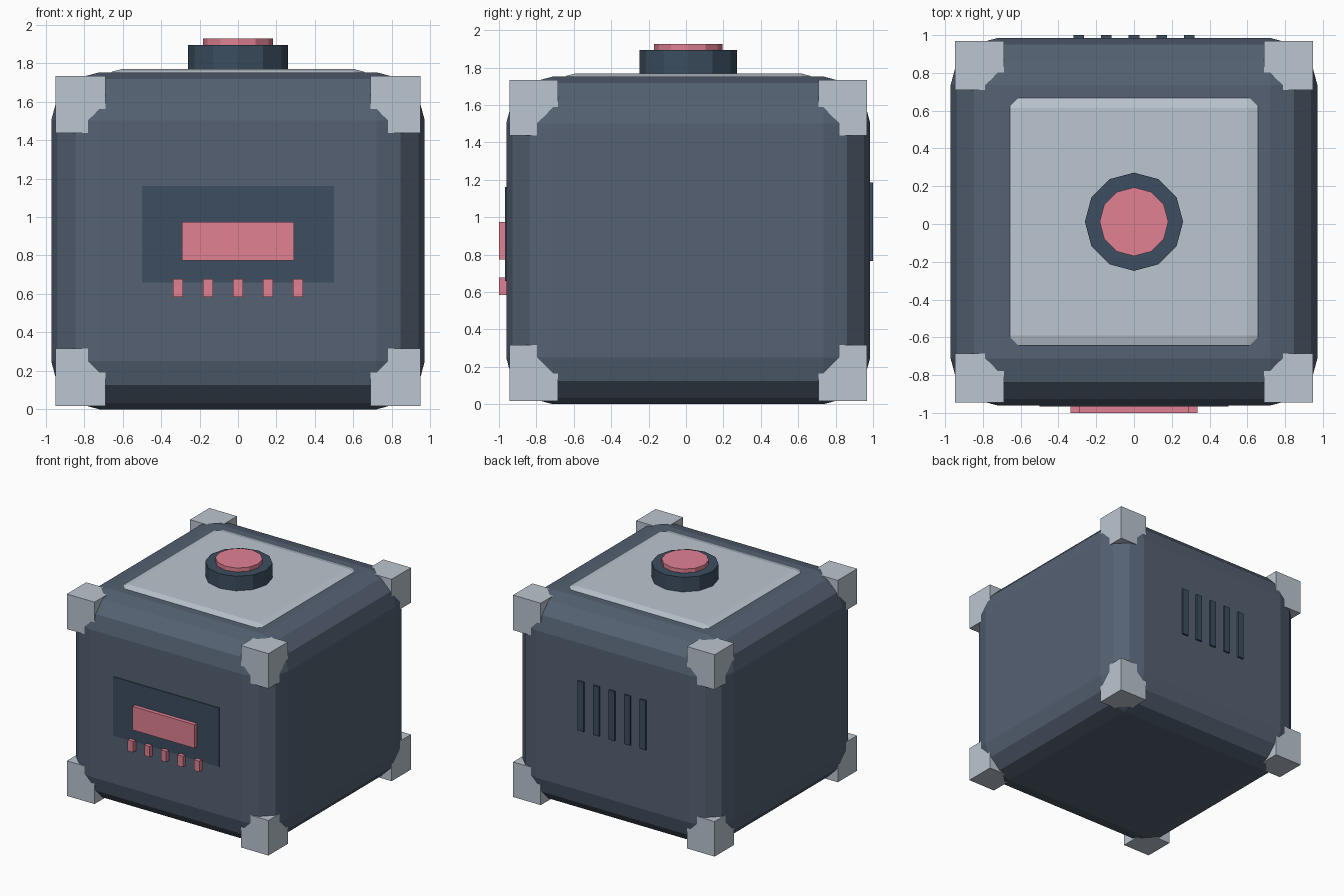
import bpy
from itertools import product

if "Cube" in bpy.data.objects:
    bpy.data.objects.remove(bpy.data.objects["Cube"])

YC = 0.012  # the body sits slightly back because the front controls stick out further


def material(name, rgb):
    m = bpy.data.materials.new(name)
    m.diffuse_color = (*rgb, 1)
    m.use_nodes = True
    m.node_tree.nodes["Principled BSDF"].inputs["Base Color"].default_value = m.diffuse_color
    return m


SLATE = material("slate", (0.09, 0.12, 0.17))
NAVY = material("navy", (0.045, 0.075, 0.115))
LIGHT = material("light_grey", (0.50, 0.56, 0.63))
PINK = material("pink", (0.75, 0.22, 0.29))


def box(name, lo, hi, mat, bevel=0):
    """Box between two corners, with an optional three-step rounded edge."""
    bpy.ops.mesh.primitive_cube_add(size=1, location=[(a + b) / 2 for a, b in zip(lo, hi)])
    ob = bpy.context.object
    ob.name = name
    ob.scale = [b - a for a, b in zip(lo, hi)]
    bpy.ops.object.transform_apply(location=False, rotation=False, scale=True)
    ob.data.materials.append(mat)
    if bevel:
        mod = ob.modifiers.new("round_edges", 'BEVEL')
        mod.width, mod.segments = bevel, 3
    return ob


def disc(name, radius, z0, z1, mat):
    bpy.ops.mesh.primitive_cylinder_add(vertices=12, radius=radius, depth=z1 - z0,
                                        location=(0, YC, (z0 + z1) / 2))
    bpy.context.object.name = name
    bpy.context.object.data.materials.append(mat)


# Main body
box("body", (-0.971, YC - 0.973, 0), (0.971, YC + 0.973, 1.752), SLATE, 0.25)

# Corner guards
for sx, sy, sz in product((-1, 1), repeat=3):
    c = (sx * 0.818, YC + sy * 0.827, 0.876 + sz * 0.709)
    h = (0.13, 0.13, 0.149)
    box("corner_guard", [a - b for a, b in zip(c, h)], [a + b for a, b in zip(c, h)], LIGHT)

# Top plate, mostly sunk into the body
box("top_plate", (-0.704, YC - 0.702, 1.548), (0.704, YC + 0.702, 1.769), LIGHT, 0.1)

# Push button
disc("button_base", 0.26, 1.70, 1.893, NAVY)
disc("button_cap", 0.182, 1.85, 1.927, PINK)

# Front display and keys
box("display_panel", (-0.5, -0.967, 0.66), (0.5, -0.90, 1.16), NAVY)
box("display_screen", (-0.29, -1.0, 0.775), (0.29, -0.93, 0.975), PINK)
for i in range(-2, 3):
    x = i * 0.156
    box("key", (x - 0.025, -1.0, 0.585), (x + 0.025, -0.93, 0.677), PINK)

# Rear vents
for i in range(-2, 3):
    x = i * 0.146
    box("rear_vent", (x - 0.028, 0.95, 0.765), (x + 0.028, 1.0, 1.185), NAVY)
